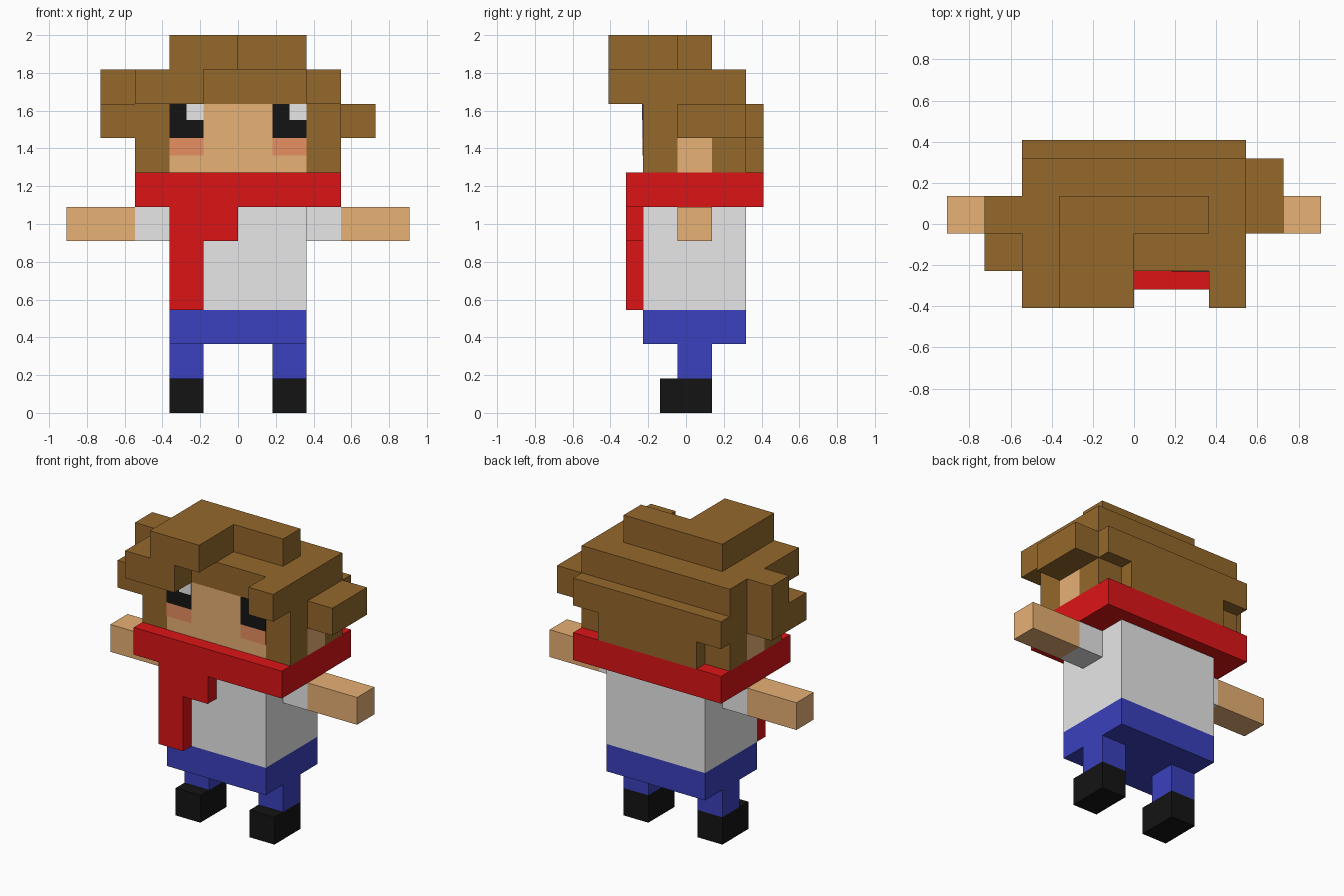
import bpy, bmesh
from mathutils import Matrix, Vector

if "Cube" in bpy.data.objects:
    bpy.data.objects.remove(bpy.data.objects["Cube"], do_unlink=True)

U = 2 / 11           # one block of the building grid
FRONT = -1.25 * U    # y of the face and chest plane


def material(name, rgb):
    m = bpy.data.materials.new(name)
    m.use_nodes = True
    m.diffuse_color = (*rgb, 1)
    bsdf = m.node_tree.nodes["Principled BSDF"]
    bsdf.inputs["Base Color"].default_value = (*rgb, 1)
    bsdf.inputs["Roughness"].default_value = 0.8
    return m


BROWN = material("hair_brown", (0.30, 0.14, 0.025))
SKIN = material("skin", (0.86, 0.47, 0.19))
RED = material("scarf_red", (0.72, 0.007, 0.008))
WHITE = material("white", (0.85, 0.85, 0.85))
BLUE = material("trouser_blue", (0.042, 0.053, 0.51))
BLACK = material("black", (0.007, 0.007, 0.007))
BLUSH = material("cheek_blush", (0.86, 0.30, 0.127))


def blocks(name, mat, *boxes):
    """Boxes as (x0, x1, y0, y1, z0, z1) in blocks; y counts back from the face."""
    bm = bmesh.new()
    for x0, x1, y0, y1, z0, z1 in boxes:
        size = Vector((x1 - x0, y1 - y0, z1 - z0)) * U
        mid = Vector((x0 + x1, y0 + y1, z0 + z1)) * U / 2 + Vector((0, FRONT, 0))
        bmesh.ops.create_cube(bm, size=1, matrix=Matrix.Translation(mid) @ Matrix.Diagonal((*size, 1)))
    me = bpy.data.meshes.new(name)
    bm.to_mesh(me)
    bm.free()
    me.materials.append(mat)
    ob = bpy.data.objects.new(name, me)
    bpy.context.collection.objects.link(ob)
    return ob


def pair(name, mat, *boxes):
    """The left part (+x) and its mirrored right part."""
    blocks("left_" + name, mat, *boxes)
    blocks("right_" + name, mat, *[(-b[1], -b[0], *b[2:]) for b in boxes])


# Legs and trousers
pair("shoe", BLACK, (1, 2, 0.5, 2, 0, 1))
pair("leg", BLUE, (1, 2, 1, 2, 1, 2))
blocks("trousers", BLUE, (-2, 2, 0, 3, 2, 3))

# Torso and arms
blocks("shirt", WHITE, (-2, 2, 0, 3, 3, 6))
pair("sleeve", WHITE, (2, 3, 1, 2, 5, 6))
pair("hand", SKIN, (3, 5, 1, 2, 5, 6))

# Scarf with its hanging end
blocks("scarf", RED, (-3, 3, -0.5, 3.5, 6, 7))
blocks("scarf_tail", RED, (-2, -1, -0.5, 0, 3, 6), (-1, 0, -0.5, 0, 5, 6))

# Head, ears and painted face
blocks("head", SKIN, (-2, 2, 0, 3, 7, 9))
pair("ear", SKIN, (2, 3, 1, 2, 7, 8))
pair("eye", BLACK, (1, 2, -0.02, 0, 8, 9))
pair("cheek", BLUSH, (1, 2, -0.02, 0, 7.5, 8))
for side, x in (("right", -1.5), ("left", 1.5)):
    blocks(side + "_eye_glint", WHITE, (x, x + 0.5, -0.03, -0.02, 8.53, 9))

# Hair: cap, raised crown, fringe
blocks("hair_cap", BROWN, (-3, 3, 0, 3, 9, 10))
blocks("hair_crown", BROWN, (-2, 0, -1, 2, 10, 11), (0, 2, 1, 2, 10, 11))
blocks("hair_fringe", BROWN, (-3, -1, -1, 0, 9, 10), (2, 3, -1, 0, 9, 10))

# Hair: sides around the ears and the back
pair("side_hair", BROWN, (2, 3, 0, 3, 8, 9), (2, 3, 0, 1, 7, 8), (2, 3, 2, 3, 7, 8))
blocks("back_hair", BROWN, (-3, 3, 3, 3.5, 8, 9), (-2, 2, 3, 3.5, 7, 8))

# Hair: tufts sticking out, different on each side
blocks("left_tuft", BROWN, (3, 4, 1, 3, 8, 9))
blocks("right_tuft", BROWN, (-4, -3, 1, 2, 8, 10), (-4, -3, 0, 1, 8, 9))
